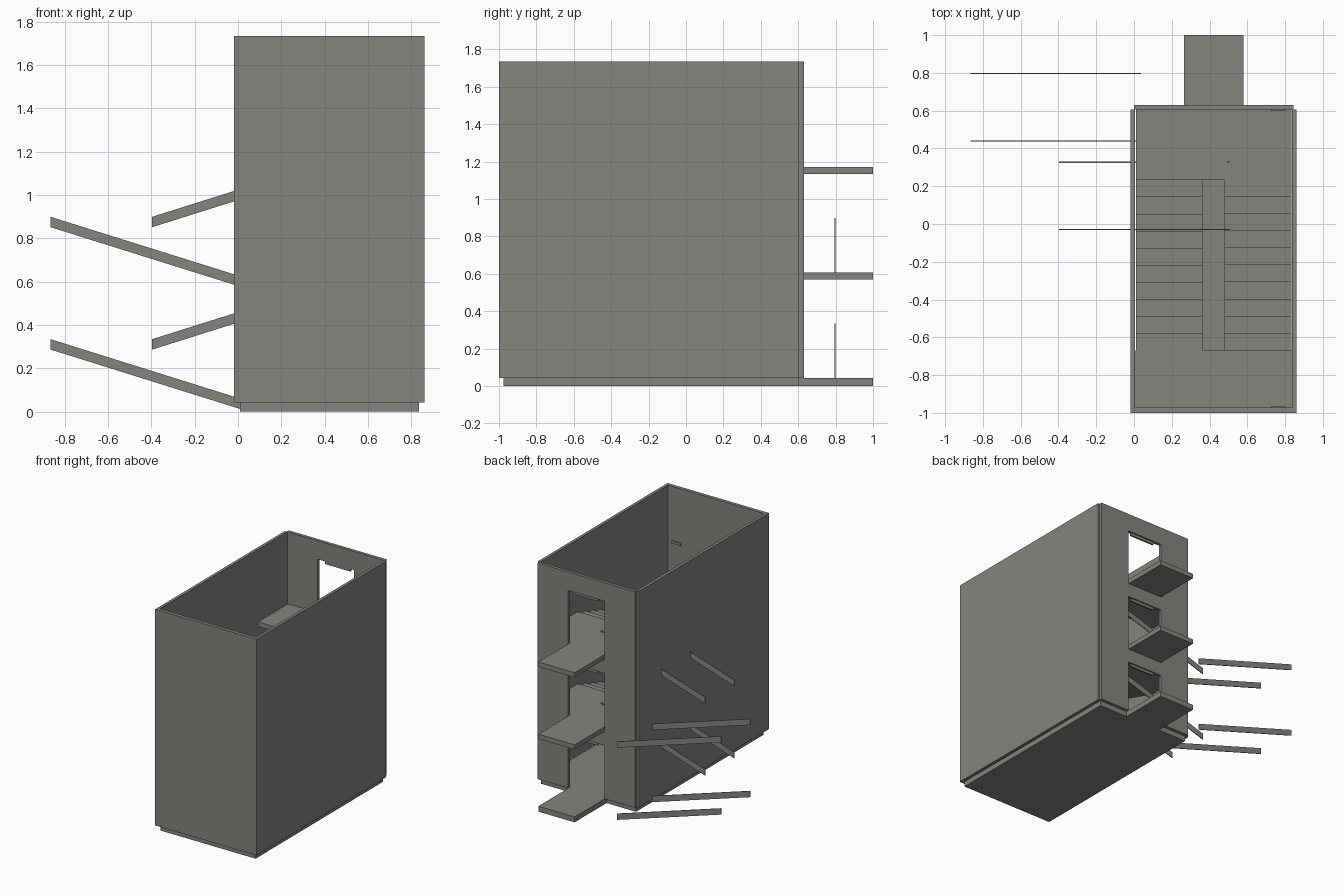
import bpy
import bmesh

cube = bpy.data.objects.get("Cube")
if cube:
    bpy.data.objects.remove(cube, do_unlink=True)

concrete = bpy.data.materials.new("concrete_grey")
concrete.use_nodes = True
GREY = (0.23, 0.232, 0.208, 1)
concrete.diffuse_color = GREY
concrete.node_tree.nodes["Principled BSDF"].inputs["Base Color"].default_value = GREY


def prism(name, profile, axis, lo, hi):
    """Extrude a 2D profile along x (profile is y,z) or y (profile is x,z)."""
    bm = bmesh.new()

    def place(a, b, t):
        return (t, a, b) if axis == "x" else (a, t, b)

    face = bm.faces.new([bm.verts.new(place(a, b, lo)) for a, b in profile])
    ext = bmesh.ops.extrude_face_region(bm, geom=[face])
    moved = [v for v in ext["geom"] if isinstance(v, bmesh.types.BMVert)]
    shift = (hi - lo, 0, 0) if axis == "x" else (0, hi - lo, 0)
    bmesh.ops.translate(bm, verts=moved, vec=shift)
    bmesh.ops.recalc_face_normals(bm, faces=bm.faces)
    mesh = bpy.data.meshes.new(name)
    bm.to_mesh(mesh)
    bm.free()
    mesh.materials.append(concrete)
    obj = bpy.data.objects.new(name, mesh)
    bpy.context.collection.objects.link(obj)
    return obj


def box(name, x0, x1, y0, y1, z0, z1):
    return prism(name, [(x0, z0), (x1, z0), (x1, z1), (x0, z1)], "y", y0, y1)


STOREY = 0.565            # floor to floor
GROUND = 0.042            # top of the ground slab
TOP = 1.735
SLAB = 0.037
DOOR_X = (0.265, 0.58)
IN_X = (0.005, 0.837)     # clear width inside
STAIR_Y = (-0.67, 0.235)  # run of the flights
BACK_Y = (0.605, 0.63)
STEPS = 10

# Outer walls
box("front_wall", -0.018, 0.86, -1, -0.972, GROUND, TOP)
box("right_wall", -0.018, 0.005, -0.972, BACK_Y[0], GROUND, TOP)
box("left_wall", 0.837, 0.86, -0.972, BACK_Y[0], GROUND, TOP)

# Ground slab in front of the entrance zone
box("ground_slab", 0.01, 0.835, -0.975, STAIR_Y[1], 0, GROUND)


def flight(name, x0, x1, z0, z1, up_to_front):
    """Stair flight with sawtooth top and sloping soffit."""
    run = (STAIR_Y[1] - STAIR_Y[0]) / STEPS
    rise = (z1 - z0) / STEPS
    start, d = (STAIR_Y[1], -run) if up_to_front else (STAIR_Y[0], run)
    pts = [(start, z0)]
    for i in range(STEPS):
        pts.append((start + i * d, z0 + (i + 1) * rise))
        pts.append((start + (i + 1) * d, z0 + (i + 1) * rise))
    pts.append((start + STEPS * d, z1 - SLAB))
    pts.append((start + d, z0))
    if z0 > GROUND:
        pts[-1] = (start, z0 - SLAB)
    prism(name, pts, "x", x0, x1)


def stringer(name, y, x0, x1, top0, top1):
    """Thin sloping side plate, divided once per step."""
    xs = [x0 + (x1 - x0) * i / STEPS for i in range(STEPS + 1)]
    zs = [top0 + (top1 - top0) * i / STEPS for i in range(STEPS + 1)]
    upper = list(zip(xs, zs))
    lower = [(x, z - 0.048) for x, z in reversed(upper)]
    prism(name, upper + lower, "y", y - 0.003, y + 0.003)


for level in range(3):
    base = GROUND + level * STOREY
    ceiling = min(base + STOREY, TOP)
    head = base + 0.418
    tag = f"_{level + 1}"

    # Floor by the entrance and its projecting balcony
    under = 0 if level == 0 else base - SLAB
    box("floor_slab" + tag, 0.01, 0.835, STAIR_Y[1], BACK_Y[0], under, base)
    box("balcony" + tag, *DOOR_X, BACK_Y[0], 1, under, base)

    # Back wall around the doorway
    box("back_pier_right" + tag, 0, DOOR_X[0], *BACK_Y, base, ceiling)
    box("back_pier_left" + tag, DOOR_X[1], 0.845, *BACK_Y, base, ceiling)
    box("door_lintel" + tag, *DOOR_X, *BACK_Y, head, ceiling)
    box("lintel_bar" + tag, 0.33, 0.55, 0.607, 0.62, head - 0.022, head)

    # Small wall lamps at both ends
    box("back_lamp" + tag, 0.725, 0.8, 0.597, 0.605, base + 0.12, base + 0.14)
    box("front_lamp" + tag, 0.725, 0.8, -0.972, -0.964, base + 0.12, base + 0.14)

    # Half landing, two flights and the detached stringers
    if level < 2:
        mid = base + STOREY / 2
        box("half_landing" + tag, *IN_X, -0.972, STAIR_Y[0], mid - SLAB, mid)
        flight("lower_flight" + tag, 0.01, 0.362, base, mid, True)
        flight("upper_flight" + tag, 0.48, 0.835, mid, base + STOREY, False)
        for side, y in (("back", 0.797), ("front", 0.44)):
            stringer(f"lower_stringer_{side}" + tag, y, -0.865, 0.037,
                     mid + 0.01, base + 0.01)
        for side, y in (("back", 0.327), ("front", -0.03)):
            stringer(f"upper_stringer_{side}" + tag, y, -0.397, 0.505,
                     mid + 0.01, base + STOREY + 0.012)
